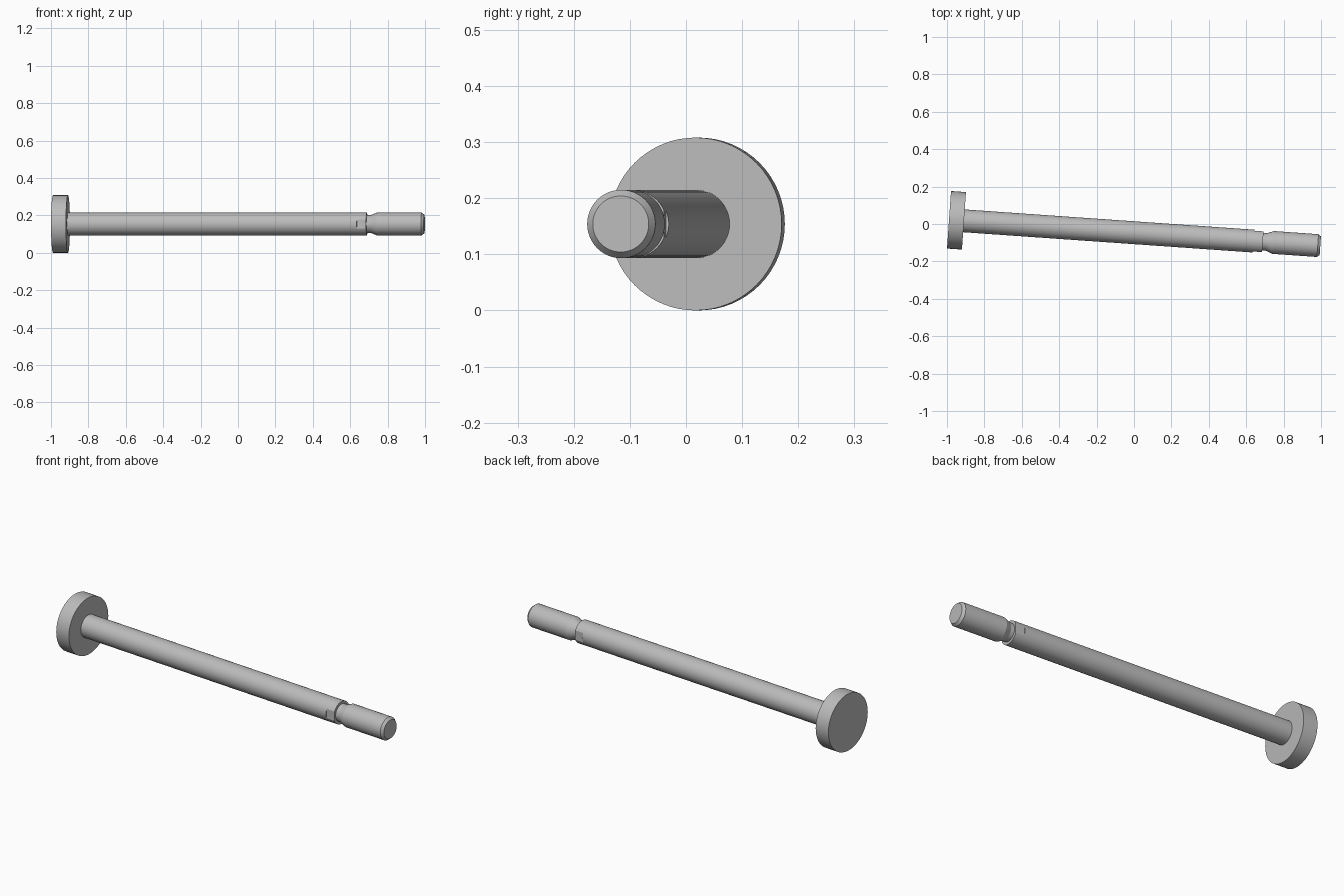
import bpy, bmesh, math
from mathutils import Matrix, Vector

cube = bpy.data.objects.get("Cube")
if cube:
    bpy.data.objects.remove(cube, do_unlink=True)

steel = bpy.data.materials.new("grey steel")
steel.use_nodes = True
colour = (0.5, 0.5, 0.5, 1)
steel.diffuse_color = colour
steel.node_tree.nodes["Principled BSDF"].inputs["Base Color"].default_value = colour

# The pin axis runs along +x, turned slightly toward the front
PLACE = Matrix.Translation((-0.989, 0.0225, 0.154)) @ Matrix.Rotation(math.radians(-4), 4, 'Z')


def turned(name, profile, sides):
    """Lathe (position, radius) pairs around the local x axis."""
    bm = bmesh.new()
    rings = []
    for x, r in profile:
        rings.append([bm.verts.new((x, r * math.cos(a), r * math.sin(a)))
                      for a in (2 * math.pi * i / sides for i in range(sides))])
    for low, high in zip(rings, rings[1:]):
        for i in range(sides):
            j = (i + 1) % sides
            bm.faces.new((low[i], low[j], high[j], high[i]))
    bm.faces.new(rings[0])
    bm.faces.new(rings[-1])
    bmesh.ops.recalc_face_normals(bm, faces=bm.faces)
    mesh = bpy.data.meshes.new(name)
    bm.to_mesh(mesh)
    bm.free()
    obj = bpy.data.objects.new(name, mesh)
    bpy.context.collection.objects.link(obj)
    mesh.materials.append(steel)
    obj.matrix_world = PLACE
    return obj


HEAD = 0.08
NECK = 1.682   # where the grip ends and the neck begins
END = 1.99
R = 0.061

head = turned("head", [(0, 0.154), (HEAD, 0.154)], 64)
shaft = turned("shaft", [(HEAD - 0.01, R), (NECK, R), (NECK, 0.047), (NECK + 0.02, 0.047),
                         (NECK + 0.055, R), (END - 0.014, R), (END, 0.05)], 48)

# Small flats on both sides of the shaft, just before the neck
for side, label in ((-1, "front"), (1, "back")):
    bpy.ops.mesh.primitive_cube_add(size=1)
    cutter = bpy.context.object
    cutter.name = label + "_flat_cutter"
    size = Matrix.Diagonal((0.06, 0.04, 0.2, 1))
    cutter.data.transform(size)
    cutter.matrix_world = PLACE @ Matrix.Translation((NECK - 0.02, side * (0.0555 + 0.02), 0))
    cutter.hide_render = True
    cut = shaft.modifiers.new(label + "_flat", 'BOOLEAN')
    cut.operation = 'DIFFERENCE'
    cut.solver = 'EXACT'
    cut.object = cutter
    bpy.ops.object.select_all(action='DESELECT')
    shaft.select_set(True)
    bpy.context.view_layer.objects.active = shaft
    bpy.ops.object.modifier_apply(modifier=cut.name)
    bpy.data.objects.remove(cutter, do_unlink=True)

# Smooth round walls with crisp edges
for obj in (head, shaft):
    bpy.ops.object.select_all(action='DESELECT')
    obj.select_set(True)
    bpy.context.view_layer.objects.active = obj
    bpy.ops.object.shade_smooth_by_angle(angle=math.radians(15))
